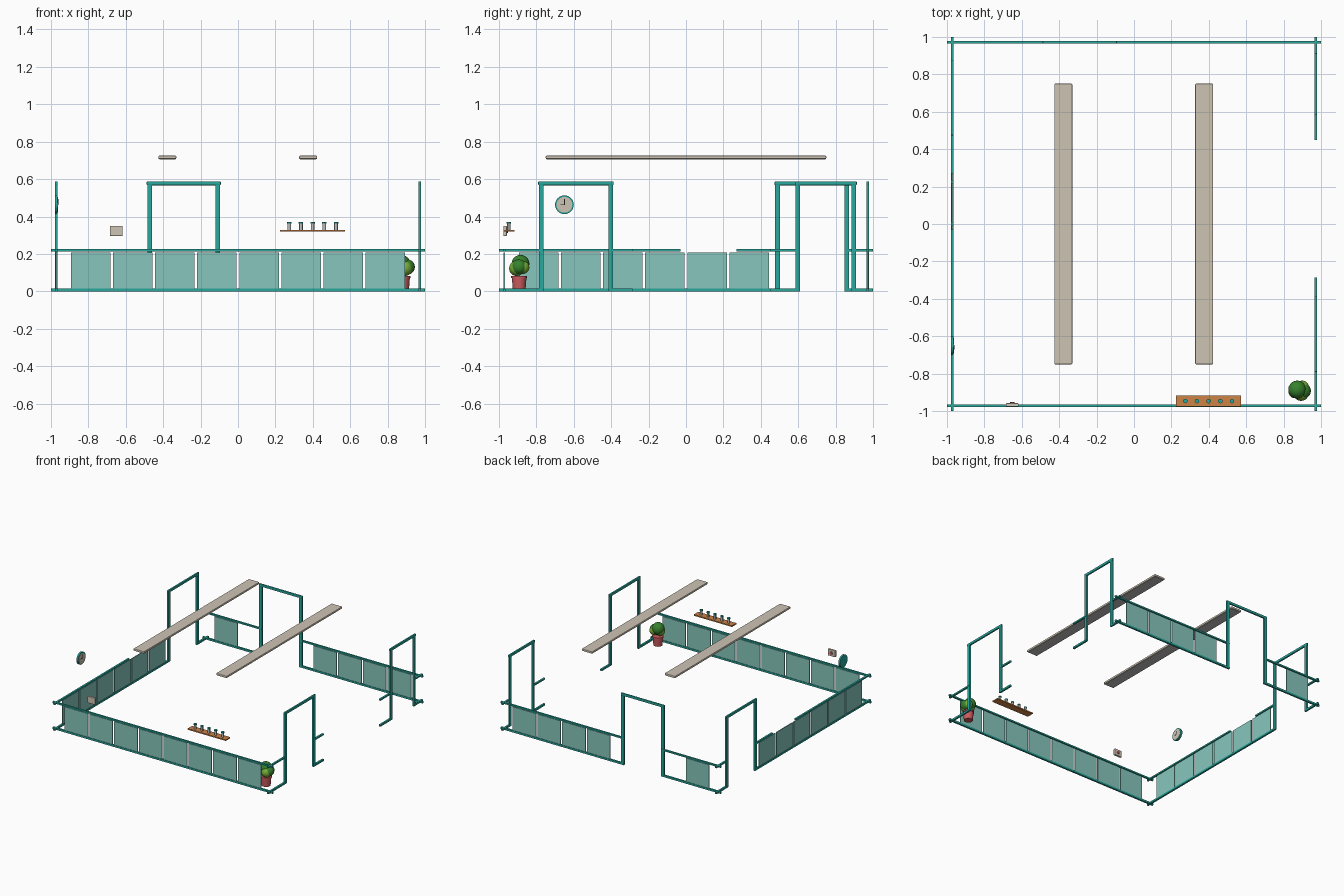
import bpy, math

if "Cube" in bpy.data.objects:
    bpy.data.objects.remove(bpy.data.objects["Cube"])

def mat(name, r, g, b):
    m = bpy.data.materials.new(name)
    lin = [((c / 255 + 0.055) / 1.055) ** 2.4 for c in (r, g, b)]
    m.diffuse_color = (*lin, 1)
    m.use_nodes = True
    m.node_tree.nodes["Principled BSDF"].inputs["Base Color"].default_value = m.diffuse_color
    return m

TEAL = mat("teal", 40, 168, 156)
PANEL = mat("pale teal", 134, 198, 188)
BEIGE = mat("beige", 206, 196, 180)
GREY = mat("light grey", 190, 190, 190)
WOOD = mat("wood", 205, 132, 70)
RED = mat("terracotta", 205, 92, 95)
DARK_GREEN = mat("dark green", 55, 130, 45)
LIGHT_GREEN = mat("light green", 120, 175, 55)
BLACK = mat("black", 25, 30, 30)

def finish(name, m, bevel=0):
    o = bpy.context.object
    o.name = name
    o.data.materials.append(m)
    if bevel:
        b = o.modifiers.new("bevel", 'BEVEL')
        b.width, b.segments = bevel, 2
    return o

def box(name, m, x, y, z, bevel=0):
    """Box from (min, max) ranges."""
    bpy.ops.mesh.primitive_cube_add(size=1, location=[(a + b) / 2 for a, b in (x, y, z)])
    bpy.context.object.scale = [b - a for a, b in (x, y, z)]
    bpy.ops.object.transform_apply(location=False, rotation=False)
    return finish(name, m, bevel)

def cyl(name, m, loc, r1, r2, h, n=24, rot=(0, 0, 0)):
    bpy.ops.mesh.primitive_cone_add(vertices=n, radius1=r1, radius2=r2, depth=h,
                                    location=loc, rotation=rot)
    bpy.ops.object.shade_smooth_by_angle()
    return finish(name, m)

def wall_box(name, m, axis, pos, span, z, t, bevel=0):
    """Box of thickness t in a wall running along the given axis."""
    across = (pos - t / 2, pos + t / 2)
    x, y = (span, across) if axis == 'x' else (across, span)
    return box(name, m, x, y, z, bevel)

W = 0.972
LOW, HIGH = (0.0, 0.015), (0.213, 0.225)

def rails(name, axis, pos, low_spans, high_spans):
    for s in low_spans:
        wall_box(name + "_bottom_rail", TEAL, axis, pos, s, LOW, 0.015)
    for s in high_spans:
        wall_box(name + "_top_rail", TEAL, axis, pos, s, HIGH, 0.015)

def panels(name, axis, pos, start, count):
    for i in range(count):
        a = start + i * 0.225
        wall_box(name + "_panel", PANEL, axis, pos, (a, a + 0.211), (0.015, 0.208), 0.007)

def door_frame(name, axis, pos, a, b):
    for s in ((a, a + 0.025), (b - 0.025, b)):
        wall_box(name + "_post", TEAL, axis, pos, s, (0, 0.568), 0.013)
    wall_box(name + "_lintel", TEAL, axis, pos, (a - 0.003, b + 0.003), (0.567, 0.588), 0.015, 0.004)

# Front wall
rails("front", 'x', -W, [(-1, 1)], [(-1, 1)])
panels("front", 'x', -W, -0.893, 8)

# Back wall with doorway
back = [(-1, -0.46), (-0.12, 1)]
rails("back", 'x', W, back, back)
panels("back", 'x', W, -0.893, 1)
panels("back", 'x', W, 0.007, 4)
door_frame("back_door", 'x', W, -0.485, -0.095)

# Left wall, top rail broken in the middle
rails("left", 'y', -W, [(-1, 0.49), (0.855, 1)], [(-1, -0.03), (0.27, 0.49), (0.855, 1)])
panels("left", 'y', -W, -0.893, 6)
door_frame("left_door", 'y', -W, 0.477, 0.872)

# Right wall: two doorways with short rails, open in the middle
right = [(-1, -0.775), (-0.405, -0.285), (0.45, 0.595), (0.895, 1)]
rails("right", 'y', W, right, right)
door_frame("right_front_door", 'y', W, -0.787, -0.39)
door_frame("right_back_door", 'y', W, 0.585, 0.91)

# Overhead strips
for x in (-0.378, 0.375):
    box("ceiling_strip", BEIGE, (x - 0.048, x + 0.048), (-0.75, 0.75), (0.708, 0.725), 0.004)
    box("strip_underside", GREY, (x - 0.043, x + 0.043), (-0.745, 0.745), (0.706, 0.709))

# Wall clock facing the room
SIDE = (0, math.pi / 2, 0)
cy, cz = -0.65, 0.463
cyl("clock_case", TEAL, (-0.972, cy, cz), 0.05, 0.05, 0.014, 32, SIDE)
cyl("clock_face", BEIGE, (-0.965, cy, cz), 0.042, 0.042, 0.004, 32, SIDE)
box("clock_minute_hand", BLACK, (-0.963, -0.961), (cy - 0.002, cy + 0.002), (cz, cz + 0.03))
box("clock_hour_hand", BLACK, (-0.963, -0.961), (cy - 0.02, cy + 0.002), (cz - 0.002, cz + 0.002))

# Wall switch box
box("switch_box", BEIGE, (-0.685, -0.617), (-0.976, -0.958), (0.296, 0.35), 0.004)
cyl("switch_button", RED, (-0.651, -0.955, 0.323), 0.012, 0.012, 0.008, 16, (math.pi / 2, 0, 0))

# Shelf with a row of jars
box("shelf", WOOD, (0.225, 0.572), (-0.976, -0.918), (0.319, 0.329))
for i in range(5):
    x = 0.274 + i * 0.0625
    cyl("jar", GREY, (x, -0.947, 0.346), 0.010, 0.010, 0.034, 12)
    cyl("jar_lid", TEAL, (x, -0.947, 0.367), 0.012, 0.012, 0.009, 12)

# Potted plant
px, py = 0.88, -0.892
cyl("pot", RED, (px, py, 0.04), 0.034, 0.039, 0.066)
cyl("pot_rim", RED, (px, py, 0.077), 0.043, 0.043, 0.012)
leaves = [(DARK_GREEN, 0.873, -0.885, 0.147, 0.048), (DARK_GREEN, 0.905, -0.892, 0.130, 0.041),
          (LIGHT_GREEN, 0.893, -0.905, 0.123, 0.041), (LIGHT_GREEN, 0.900, -0.872, 0.128, 0.035),
          (LIGHT_GREEN, 0.862, -0.895, 0.125, 0.037)]
for m, x, y, z, r in leaves:
    bpy.ops.mesh.primitive_ico_sphere_add(subdivisions=3, radius=r, location=(x, y, z))
    bpy.ops.object.shade_smooth()
    finish("foliage", m)
